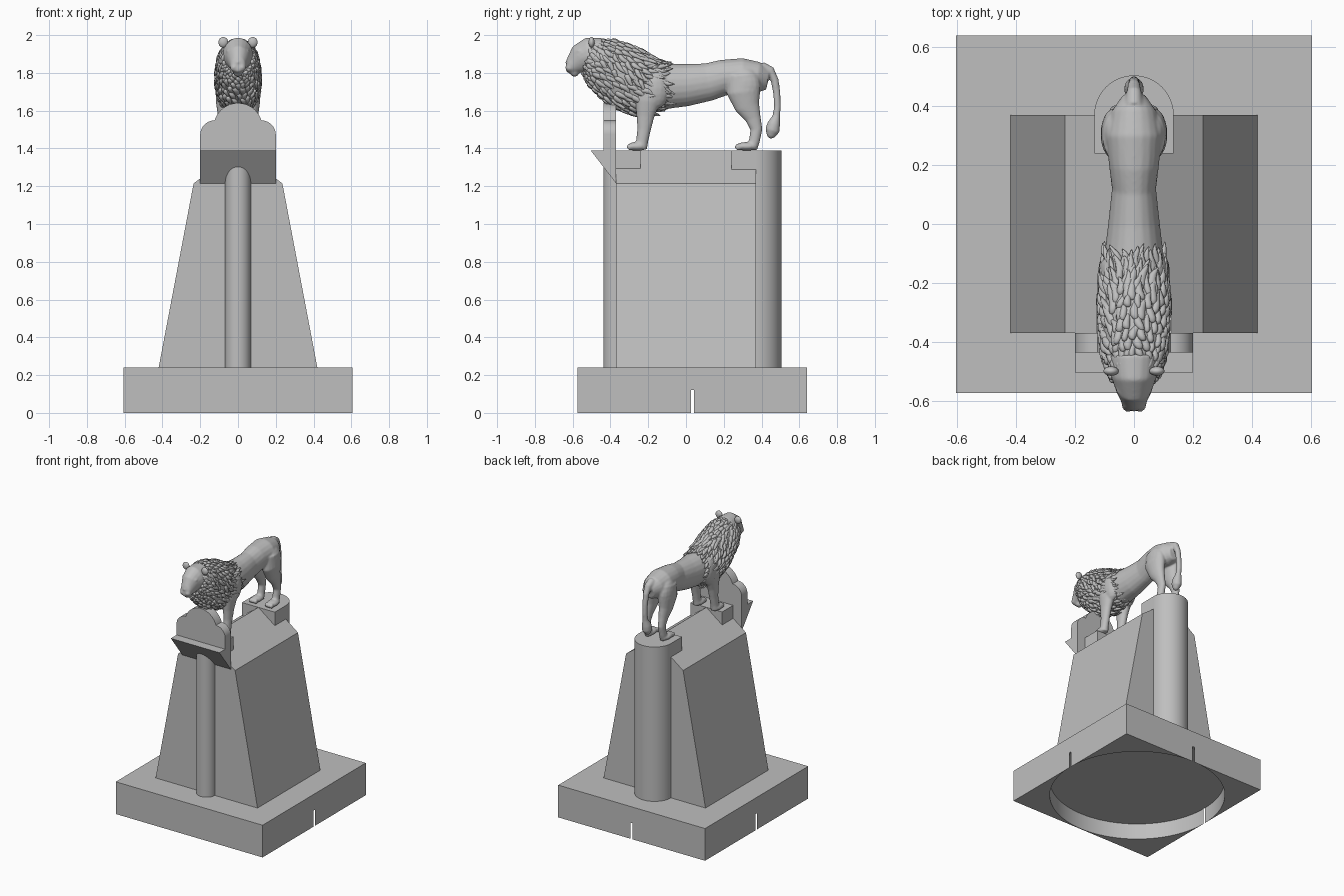
import bpy, bmesh, random
from math import sin, cos, pi, radians
from mathutils import Vector, Matrix

if "Cube" in bpy.data.objects:
    bpy.data.objects.remove(bpy.data.objects["Cube"], do_unlink=True)
random.seed(4)

stone = bpy.data.materials.new("grey stone")
stone.use_nodes = True
grey = (0.52, 0.52, 0.52, 1)
stone.diffuse_color = grey
stone.node_tree.nodes["Principled BSDF"].inputs["Base Color"].default_value = grey


def finish(bm, name, angle=35):
    """Turn a bmesh into a shaded object, with edges sharper than the angle kept crisp."""
    bmesh.ops.recalc_face_normals(bm, faces=bm.faces[:])
    for f in bm.faces:
        f.smooth = True
    for e in bm.edges:
        e.smooth = e.calc_face_angle(0) < radians(angle)
    mesh = bpy.data.meshes.new(name)
    bm.to_mesh(mesh)
    bm.free()
    mesh.materials.append(stone)
    ob = bpy.data.objects.new(name, mesh)
    bpy.context.collection.objects.link(ob)
    return ob


def prism(name, profile, axis, start, end):
    """Extrude a 2D profile along x, y or z."""
    place = {"x": lambda a, b, d: (d, a, b),
             "y": lambda a, b, d: (a, d, b),
             "z": lambda a, b, d: (a, b, d)}[axis]
    bm = bmesh.new()
    face = bm.faces.new([bm.verts.new(place(a, b, start)) for a, b in profile])
    out = bmesh.ops.extrude_face_region(bm, geom=[face])
    shift = Vector(place(0, 0, end - start))
    bmesh.ops.translate(bm, vec=shift, verts=[v for v in out["geom"] if isinstance(v, bmesh.types.BMVert)])
    return finish(bm, name)


def arc(cx, cy, r, a0, a1, n):
    return [(cx + r * cos(radians(a0 + (a1 - a0) * i / n)),
             cy + r * sin(radians(a0 + (a1 - a0) * i / n))) for i in range(n + 1)]


def rect(x0, x1, y0, y1):
    return [(x0, y0), (x1, y0), (x1, y1), (x0, y1)]


def loft(bm, sections, x=0, n=20):
    """Skin ellipses (y, z, half width, half depth) set square to their path."""
    pts = [Vector((x, s[0], s[1])) for s in sections]
    rings = []
    for i, (y, z, rx, r) in enumerate(sections):
        t = (pts[min(i + 1, len(pts) - 1)] - pts[max(i - 1, 0)]).normalized()
        up = Vector((0, -t.z, t.y))
        rings.append([bm.verts.new(pts[i] + Vector((rx * cos(2 * pi * k / n), 0, 0)) + up * r * sin(2 * pi * k / n))
                      for k in range(n)])
    for a, b in zip(rings, rings[1:]):
        for k in range(n):
            bm.faces.new((a[k], a[(k + 1) % n], b[(k + 1) % n], b[k]))
    bm.faces.new(rings[0])
    bm.faces.new(rings[-1])
    return pts, [[v.co.copy() for v in ring] for ring in rings]


def blob(bm, centre, size):
    bmesh.ops.create_uvsphere(bm, u_segments=16, v_segments=10, radius=1,
                              matrix=Matrix.Translation(centre) @ Matrix.Diagonal((*size, 1)))


# Plinth with a round recess cut underneath
plinth = prism("plinth", rect(-0.605, 0.605, -0.575, 0.64), "z", 0, 0.24)
cutter = prism("recess_cutter", arc(0, 0.035, 0.6052, 0, 360 - 360 / 128, 127), "z", -0.1, 0.12)
cutter.hide_render = True
mod = plinth.modifiers.new("recess", "BOOLEAN")
mod.operation, mod.solver, mod.object = "DIFFERENCE", "EXACT", cutter
cut = bpy.data.meshes.new_from_object(plinth.evaluated_get(bpy.context.evaluated_depsgraph_get()))
plinth.modifiers.clear()
bm = bmesh.new()
bm.from_mesh(cut)
for ob in (plinth, cutter):
    bpy.data.objects.remove(ob, do_unlink=True)
finish(bm, "plinth")

# Tapered body with a gabled top, and the columns and blocks that rise through it
prism("tapered_body", [(-0.42, 0.24), (0.42, 0.24), (0.235, 1.215), (0, 1.39), (-0.235, 1.215)], "y", -0.37, 0.37)
prism("rear_column", [(-0.135, 0.24), (0.135, 0.24)] + arc(0, 0.37, 0.135, 0, 180, 40), "z", 0.24, 1.39)
prism("front_block", rect(-0.13, 0.13, -0.37, -0.24), "z", 1.2, 1.39)
prism("front_column", arc(0, -0.37, 0.068, 180, 360, 32), "z", 0.24, 1.36)

# Sloping bracket and the lobed headboard on it
prism("bracket", [(-0.505, 1.39), (-0.37, 1.215), (-0.37, 1.39)], "x", -0.2, 0.2)
lobes = arc(0.125, 1.473, 0.075, 0, 80, 12) + arc(0, 1.51, 0.13, 17, 90, 16)
lobes += [(-x, z) for x, z in lobes[-2::-1]]
prism("headboard", [(-0.2, 1.39), (0.2, 1.39)] + lobes, "y", -0.437, -0.37)

# Lion body, merged into one smooth skin
bm = bmesh.new()
loft(bm, [(-0.31, 1.74, .07, .09), (-0.2, 1.73, .1, .125), (-0.1, 1.73, .1, .12), (0, 1.735, .088, .112),
          (.12, 1.752, .075, .1), (.2, 1.775, .085, .095), (.3, 1.785, .095, .093), (.38, 1.775, .078, .083),
          (.435, 1.765, .04, .055)])
# Head and muzzle
loft(bm, [(-.45, 1.885, .09, .1), (-.52, 1.89, .078, .097), (-.56, 1.873, .062, .078),
          (-.595, 1.845, .046, .054), (-.62, 1.835, .04, .043), (-.634, 1.836, .024, .028)])
blob(bm, (0, -.62, 1.856), (.02, .018, .012))
blob(bm, (0, -.59, 1.8), (.026, .024, .02))
for side in (-1, 1):
    blob(bm, (side * .02, -.615, 1.828), (.022, .024, .022))
    blob(bm, (side * .036, -.562, 1.915), (.026, .024, .014))
    blob(bm, (side * .036, -.575, 1.888), (.011, .014, .009))
    # Front leg with shoulder and paw
    loft(bm, [(-.19, 1.74, .045, .08), (-.205, 1.65, .045, .068), (-.215, 1.57, .033, .047),
              (-.222, 1.5, .028, .036), (-.232, 1.44, .027, .032), (-.24, 1.4, .03, .034)], side * .073)
    blob(bm, (side * .073, -.258, 1.411), (.037, .055, .024))
    blob(bm, (side * .07, -.16, 1.72), (.052, .075, .11))
    # Hind leg with thigh and paw
    loft(bm, [(.3, 1.79, .045, .08), (.305, 1.7, .052, .09), (.325, 1.62, .04, .066), (.355, 1.56, .029, .042),
              (.373, 1.5, .024, .032), (.362, 1.44, .025, .029), (.345, 1.4, .028, .032)], side * .062)
    blob(bm, (side * .065, .322, 1.411), (.036, .06, .023))
    blob(bm, (side * .065, .31, 1.73), (.048, .085, .1))
    for toe in (-.02, 0, .02):
        blob(bm, (side * .073 + toe, -.296, 1.408), (.012, .018, .018))
        blob(bm, (side * .065 + toe, .276, 1.408), (.012, .018, .018))
# Tail with its tuft
loft(bm, [(.4, 1.83, .03, .03), (.445, 1.81, .026, .026), (.47, 1.76, .021, .021), (.481, 1.69, .019, .019),
          (.484, 1.62, .018, .018), (.478, 1.57, .02, .02), (.465, 1.53, .032, .034), (.457, 1.495, .034, .038),
          (.447, 1.465, .02, .022), (.44, 1.455, .008, .008)])
lion = finish(bm, "lion_body", 180)
mod = lion.modifiers.new("merge", "REMESH")
mod.mode, mod.voxel_size, mod.use_smooth_shade = "VOXEL", 0.0065, True
mod = lion.modifiers.new("soften", "SMOOTH")
mod.factor, mod.iterations = 0.5, 4

# Rounded ears
bm = bmesh.new()
for side in (-1, 1):
    blob(bm, (side * .078, -.5, 1.962), (.026, .016, .028))
finish(bm, "ears", 180)

# Mane: a full core covered in overlapping teardrop locks
bm = bmesh.new()
centres, rings = loft(bm, [(-.535, 1.88, .06, .075), (-.5, 1.875, .085, .098), (-.44, 1.85, .105, .138),
                           (-.33, 1.78, .115, .168), (-.22, 1.725, .112, .158), (-.12, 1.735, .096, .112)], n=24)
rows = 15
for row in range(rows):
    u = 0.75 + row / (rows - 1) * (len(rings) - 1.8)
    i = min(int(u), len(rings) - 2)
    f = u - i
    centre = centres[i].lerp(centres[i + 1], f)
    along = (centres[i + 1] - centres[i]).normalized()
    for k in range(24):
        j = (k + row % 2 * 0.5 + random.uniform(-.3, .3)) % 24
        a, b = int(j), (int(j) + 1) % 24
        p = rings[i][a].lerp(rings[i][b], j - a).lerp(rings[i + 1][a].lerp(rings[i + 1][b], j - a), f)
        out = (p - centre).normalized()
        flow = along + Vector((random.uniform(-.25, .25), 0, random.uniform(-.7, -.1)))
        flow = (flow - out * flow.dot(out) + out * random.uniform(0, .14)).normalized()
        wide = flow.cross(out).normalized()
        thick = wide.cross(flow)
        half = random.uniform(.032, .05)
        width = random.uniform(.011, .016)
        lock = bmesh.ops.create_uvsphere(bm, u_segments=8, v_segments=7, radius=1)["verts"]
        for v in lock:
            x, y, z = v.co
            taper = 1 - 0.55 * z
            curl = 0.006 * sin(z * 2.5 + k)
            v.co = (p + flow * (z * half + half * .5) + wide * (x * width * taper + curl)
                    + thick * (y * .012 * taper))
finish(bm, "mane", 180)
